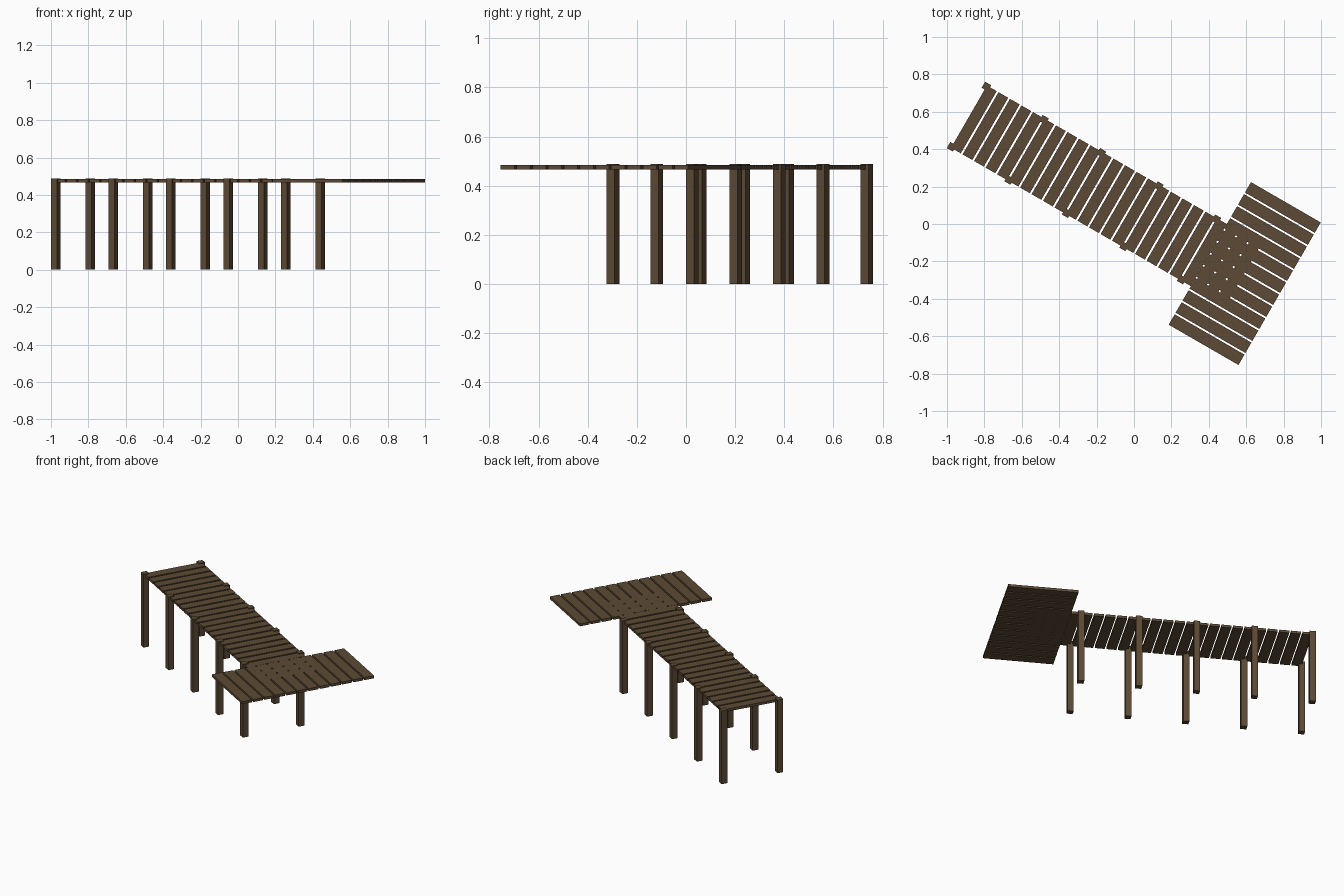
import bpy
import math
from mathutils import Matrix, Vector

if "Cube" in bpy.data.objects:
    bpy.data.objects.remove(bpy.data.objects["Cube"])

# Dock axes: walkway runs along local x, turned 30 degrees clockwise
TURN = Matrix.Rotation(math.radians(-30), 4, 'Z')
START = Matrix.Translation(Vector((-0.882, 0.574, 0))) @ TURN

wood = bpy.data.materials.new("brown wood")
wood.diffuse_color = (0.108, 0.068, 0.035, 1)
wood.use_nodes = True
wood.node_tree.nodes["Principled BSDF"].inputs["Base Color"].default_value = wood.diffuse_color


def board(name, x0, x1, y0, y1, z0, z1):
    """Box given by its limits in dock space."""
    xs, ys, zs = (x0, x1), (y0, y1), (z0, z1)
    verts = [(x, y, z) for x in xs for y in ys for z in zs]
    faces = [(0, 1, 3, 2), (4, 6, 7, 5), (0, 4, 5, 1),
             (2, 3, 7, 6), (0, 2, 6, 4), (1, 5, 7, 3)]
    mesh = bpy.data.meshes.new(name)
    mesh.from_pydata(verts, [], faces)
    mesh.materials.append(wood)
    obj = bpy.data.objects.new(name, mesh)
    obj.matrix_world = START
    bpy.context.collection.objects.link(obj)


# Posts in five pairs
POST, BAY, ROW = 0.0188, 0.355, 0.186
for i in range(5):
    for side in (-1, 1):
        x, y = i * BAY, side * ROW
        board("post", x - POST, x + POST, y - POST, y + POST, 0, 0.488)

# Walkway planks, running on into the platform
DECK_LOW, DECK_TOP = 0.467, 0.484
for i in range(24):
    x = i * BAY / 5
    board("walkway_plank", x, x + 0.06, -0.192, 0.192, DECK_LOW, DECK_TOP)

# Platform planks laid across the end of the walkway
COUNT, LENGTH, GAP = 12, 0.88, 0.01
centre = START.inverted() @ Vector((0.592, -0.265, 0))
pitch = (LENGTH + GAP) / COUNT
for i in range(COUNT):
    y = centre.y - LENGTH / 2 + i * pitch
    board("platform_plank", centre.x - 0.2155, centre.x + 0.2155,
          y, y + pitch - GAP, DECK_LOW, DECK_TOP)
